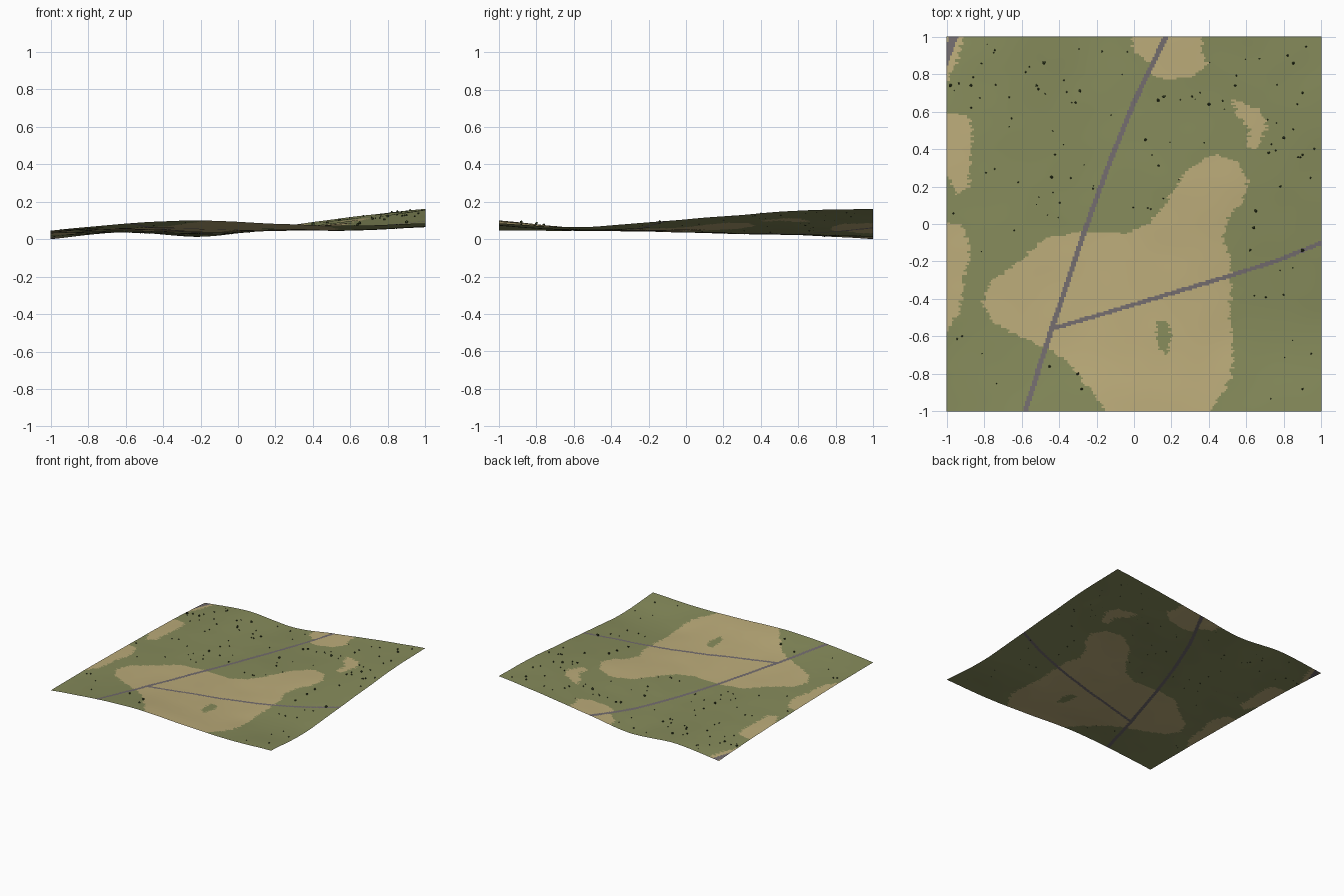
import bpy, bmesh, math, random
from mathutils import Vector, noise

if "Cube" in bpy.data.objects:
    bpy.data.objects.remove(bpy.data.objects["Cube"])

random.seed(4)


def material(name, rgb):
    lin = [((c / 255 + 0.055) / 1.055) ** 2.4 for c in rgb]
    m = bpy.data.materials.new(name)
    m.diffuse_color = (*lin, 1)
    m.use_nodes = True
    m.node_tree.nodes["Principled BSDF"].inputs["Base Color"].default_value = m.diffuse_color
    return m


grass = material("grass_green", (134, 139, 91))
sand = material("sand_tan", (188, 172, 122))
tarmac = material("road_grey", (115, 108, 110))
leaf = material("shrub_dark_green", (58, 70, 38))

# Coarse relief: rows run front to back, columns left to right, 0.4 apart
RELIEF = [
    (.045, .083, .100, .082, .072, .085),
    (.045, .058, .062, .054, .046, .064),
    (.040, .048, .042, .044, .060, .090),
    (.032, .040, .030, .050, .085, .122),
    (.022, .035, .022, .050, .100, .152),
    (.000, .038, .013, .064, .118, .162),
]


def spline(p, u):
    """Smooth curve through equally spaced values, u in 0..1."""
    p = [2 * p[0] - p[1], *p, 2 * p[-1] - p[-2]]
    s = min(max(u, 0), 1) * (len(p) - 3)
    i = min(int(s), len(p) - 4)
    t = s - i
    a, b, c, d = p[i:i + 4]
    return b + .5 * t * (c - a + t * (2 * a - 5 * b + 4 * c - d + t * (3 * (b - c) + d - a)))


def height(x, y):
    u, v = (x + 1) / 2, (y + 1) / 2
    z = spline([spline(row, u) for row in RELIEF], v)
    return max(z + .002 * noise.noise(Vector((x * 5, y * 5, 0))), 0)


# Sandy clearings, as outlines on the ground
CLEARINGS = [
    [(-.81, -.42), (-.78, -.33), (-.6, -.19), (-.48, -.08), (-.3, -.04), (-.05, -.05), (.07, 0),
     (.14, .06), (.2, .17), (.3, .3), (.43, .37), (.55, .34), (.61, .24), (.58, .12), (.5, .03),
     (.47, -.08), (.52, -.2), (.51, -.5), (.53, -.65), (.52, -.82), (.45, -.93), (.32, -1.1),
     (-.1, -1.1), (-.2, -.92), (-.27, -.84), (-.32, -.77), (-.45, -.66), (-.6, -.61), (-.75, -.53)],
    [(-.03, 1.1), (0, .92), (.08, .86), (.1, .79), (.2, .77), (.32, .79), (.39, .85), (.36, .92), (.38, 1.1)],
    [(.52, .67), (.6, .64), (.68, .6), (.71, .52), (.66, .4), (.6, .41), (.62, .5), (.55, .58)],
    [(-1.1, .6), (-.89, .58), (-.86, .5), (-.87, .36), (-.88, .2), (-.95, .16), (-1.1, .5)],
    [(-1.1, .01), (-.93, 0), (-.88, -.1), (-.88, -.2), (-.91, -.3), (-.93, -.47), (-1.1, -.7)],
    [(-1.1, .55), (-.95, .86), (-.88, 1.1), (-1.1, 1.1)],
]
THICKET = [(.12, -.52), (.18, -.52), (.2, -.6), (.18, -.7), (.14, -.67), (.12, -.6)]

# Roads: half width and centre line
ROADS = [
    (.013, [(-.59, -1.03), (-.44, -.56), (-.25, 0), (-.13, .33), (0, .65), (.18, 1.02)]),
    (.011, [(-.44, -.56), (0, -.43), (.5, -.28), (.75, -.2), (1.03, -.09)]),
    (.022, [(-1.03, .82), (-.95, 1.03)]),
]


def inside(x, y, poly):
    hit = False
    for (ax, ay), (bx, by) in zip(poly, poly[1:] + poly[:1]):
        if (ay > y) != (by > y) and x < ax + (y - ay) * (bx - ax) / (by - ay):
            hit = not hit
    return hit


def distance(x, y, line):
    best = 9
    for (ax, ay), (bx, by) in zip(line, line[1:]):
        dx, dy = bx - ax, by - ay
        t = min(max(((x - ax) * dx + (y - ay) * dy) / (dx * dx + dy * dy), 0), 1)
        best = min(best, math.hypot(x - ax - t * dx, y - ay - t * dy))
    return best


def ground_kind(x, y, ragged):
    """0 grass, 1 sand, 2 road."""
    if any(distance(x, y, line) < half for half, line in ROADS):
        return 2
    x += ragged
    y += .012 * noise.noise(Vector((x * 30, y * 30, 3)))
    return int(any(inside(x, y, p) for p in CLEARINGS) and not inside(x, y, THICKET))


def finish(bm, name, mats):
    mesh = bpy.data.meshes.new(name)
    bm.to_mesh(mesh)
    bm.free()
    for m in mats:
        mesh.materials.append(m)
    ob = bpy.data.objects.new(name, mesh)
    bpy.context.collection.objects.link(ob)
    return ob


# Terrain sheet, painted face by face from the outlines
N = 220
bm = bmesh.new()
bmesh.ops.create_grid(bm, x_segments=N, y_segments=N, size=1)
for v in bm.verts:
    v.co.z = height(v.co.x, v.co.y)
row_jitter = [random.uniform(-.012, .012) for _ in range(N + 1)]
for f in bm.faces:
    c = f.calc_center_median()
    f.material_index = ground_kind(c.x, c.y, row_jitter[int((c.y + 1) / 2 * N)])
    f.smooth = True
finish(bm, "terrain", [grass, sand, tarmac])

# Shrubs: the larger ones placed, small ones scattered on the grass
SHRUBS = [(.13, .66), (.16, .68), (.31, .68), (-.48, .86), (-.52, .74), (-.51, .72), (-.98, .74),
          (-.87, .74), (.4, .64), (.9, .37), (.64, -.02), (.9, .7), (.82, .9), (.85, .86), (.54, .74),
          (-.29, .71), (.06, .45), (-.44, .25), (-.22, .19), (.72, .38), (.8, .46), (-.45, -.76),
          (-.3, -.8), (-.28, -.88), (.9, -.88), (.62, -.14), (.9, -.14), (.78, .2), (.65, .07)]
spots = [(x, y, random.uniform(.006, .010)) for x, y in SHRUBS]
while len(spots) < 115:
    x, y = random.uniform(-.97, .97), random.uniform(-.97, .97)
    sparse = y < 0 and random.random() < .5
    if not sparse and ground_kind(x, y, 0) == 0 and not inside(x, y, THICKET):
        spots.append((x, y, random.uniform(.003, .006)))

bm = bmesh.new()
for x, y, r in spots:
    made = bmesh.ops.create_icosphere(bm, subdivisions=1, radius=r)["verts"]
    base = Vector((x, y, height(x, y) + r * .6))
    for v in made:
        v.co = v.co * random.uniform(.75, 1.2) + base
finish(bm, "shrubs", [leaf])
